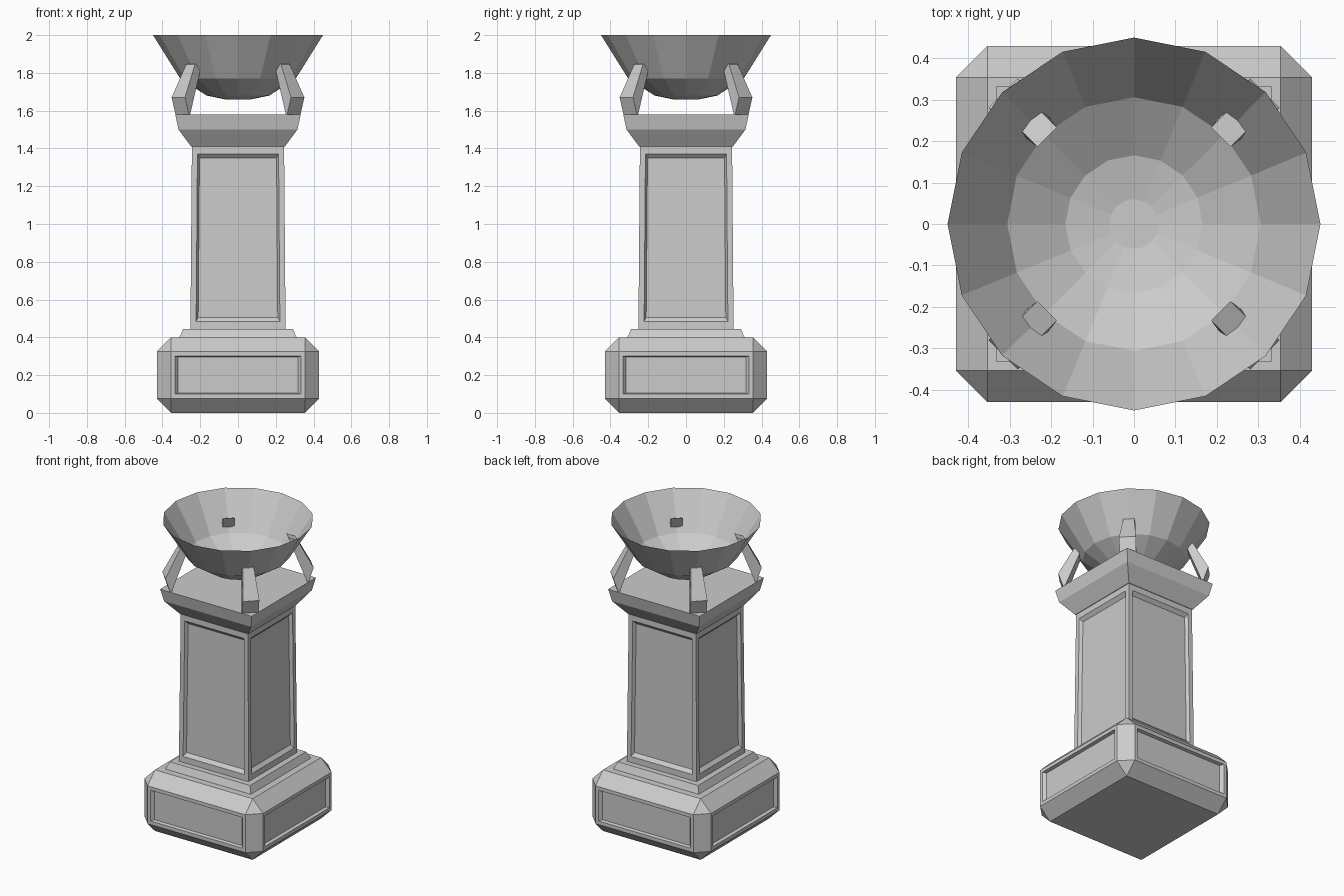
import bpy, bmesh, math
from mathutils import Vector, Matrix

if "Cube" in bpy.data.objects:
    bpy.data.objects.remove(bpy.data.objects["Cube"])


def finish(bm, name, recalc=True):
    if recalc:
        bmesh.ops.recalc_face_normals(bm, faces=bm.faces)
    mesh = bpy.data.meshes.new(name)
    bm.to_mesh(mesh)
    bm.free()
    ob = bpy.data.objects.new(name, mesh)
    bpy.context.collection.objects.link(ob)
    return ob


def square_stack(levels):
    """Closed solid from square sections given as (half width, z)."""
    bm = bmesh.new()
    rings = [[bm.verts.new((sx * h, sy * h, z))
              for sx, sy in ((-1, -1), (1, -1), (1, 1), (-1, 1))] for h, z in levels]
    bm.faces.new(rings[0][::-1])
    bm.faces.new(rings[-1])
    for a, b in zip(rings, rings[1:]):
        for i in range(4):
            j = (i + 1) % 4
            bm.faces.new((a[i], a[j], b[j], b[i]))
    bm.normal_update()
    return bm


def step_face(bm, face, side, up, depth):
    """Extrude one face inward by depth while scaling it about its centre."""
    n, c = face.normal.copy(), face.calc_center_bounds()
    new = bmesh.ops.extrude_discrete_faces(bm, faces=[face])['faces'][0]
    for v in new.verts:
        d = v.co - c
        v.co = c + Vector((d.x * side, d.y * side, d.z * up)) - n * depth
        # keep the vertex on the (slightly leaning) face plane
        v.co -= n * ((v.co - c).dot(n) + depth)
    bm.normal_update()
    return new


def panel_sides(bm, side, up, depth):
    """Sunken panel on each of the four main side faces."""
    faces = [f for f in bm.faces
             if max(abs(f.normal.x), abs(f.normal.y)) > 0.99]
    for f in faces:
        inner = step_face(bm, f, side, up, 0.0)
        step_face(bm, inner, 0.95, 0.95, depth)


# Chamfered plinth with sunken panels
bm = square_stack([(0.43, 0.0), (0.43, 0.4)])
bmesh.ops.bevel(bm, geom=bm.edges[:], offset=0.076, segments=1,
                affect='EDGES', offset_type='OFFSET')
bm.normal_update()
panel_sides(bm, 0.945, 0.81, 0.02)
finish(bm, "plinth", False)

# Low step between plinth and shaft
finish(square_stack([(0.31, 0.395), (0.31, 0.4), (0.29, 0.445)]), "base_step")

# Tapered shaft with tall sunken panels
bm = square_stack([(0.252, 0.44), (0.244, 1.415)])
panel_sides(bm, 0.88, 0.91, 0.02)
finish(bm, "shaft", False)

# Flared cap
finish(square_stack([(0.248, 1.41), (0.315, 1.5), (0.332, 1.58)]), "cap")

# Bowl: open shell of 16 sides
bm = bmesh.new()
SIDES = 16
rings = [[bm.verts.new((r * math.cos(math.tau * i / SIDES),
                        r * math.sin(math.tau * i / SIDES), z)) for i in range(SIDES)]
         for r, z in ((0.06, 1.658), (0.166, 1.68), (0.306, 1.77), (0.45, 2.0))]
bm.faces.new(rings[0])
for a, b in zip(rings, rings[1:]):
    for i in range(SIDES):
        j = (i + 1) % SIDES
        bm.faces.new((a[i], a[j], b[j], b[i]))
bm.normal_update()
finish(bm, "bowl", False)

# Four bent wedge supports on the diagonals: (radius, z, half width)
profile = [(0.418, 1.58, 0.05), (0.447, 1.67, 0.05), (0.355, 1.845, 0.033),
           (0.297, 1.87, 0.033), (0.408, 1.58, 0.05)]
for k, name in enumerate(("back_right", "back_left", "front_left", "front_right")):
    bm = bmesh.new()
    a, b = [[bm.verts.new((r, s * w, z)) for r, z, w in profile] for s in (-1, 1)]
    bm.faces.new(a)
    bm.faces.new(b[::-1])
    for i in range(len(profile)):
        j = (i + 1) % len(profile)
        bm.faces.new((a[i], b[i], b[j], a[j]))
    bm.transform(Matrix.Rotation(math.radians(45 + 90 * k), 4, 'Z'))
    finish(bm, "bowl_support_" + name)
